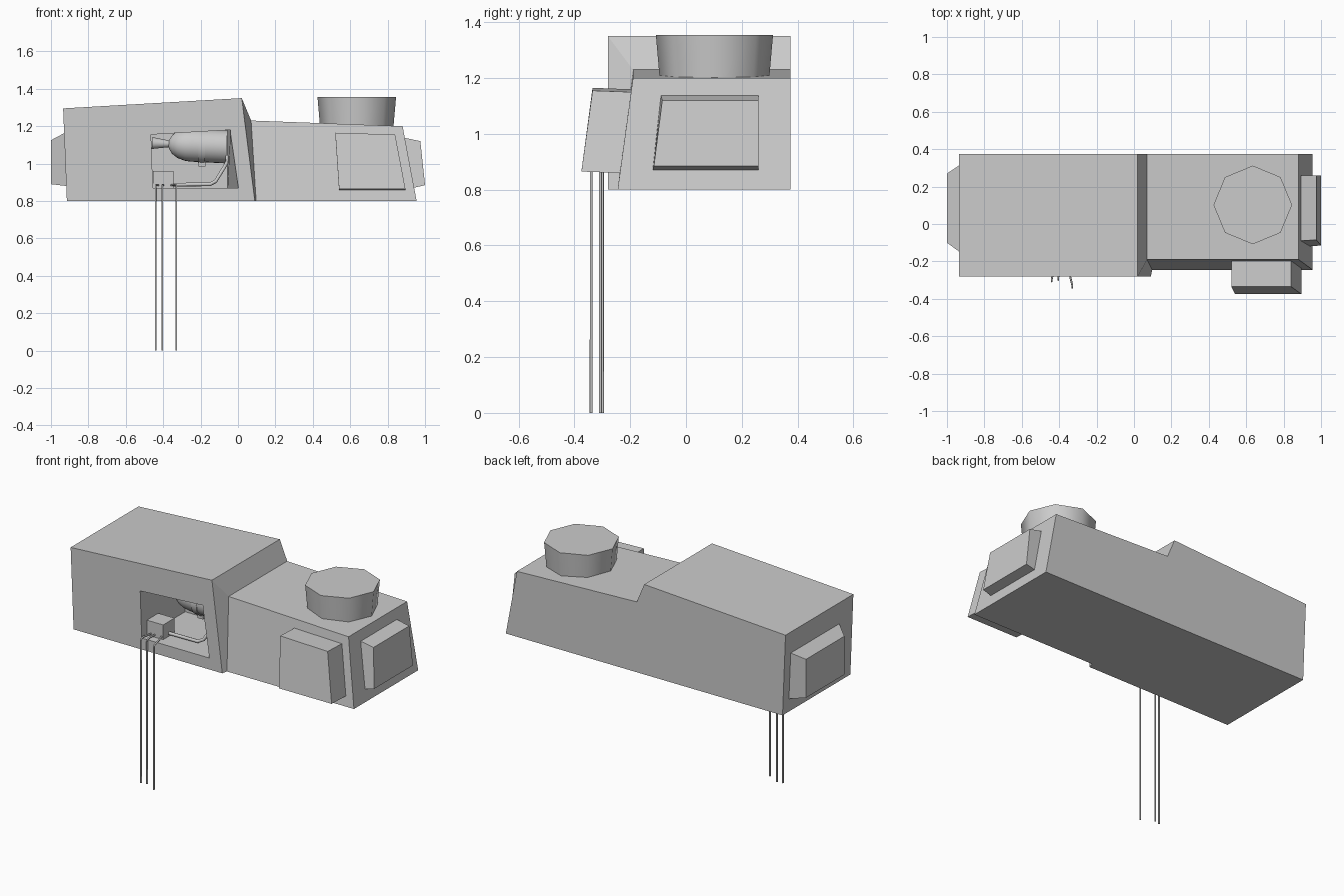
import bpy
import bmesh
import math
from mathutils import Matrix, Vector

cube = bpy.data.objects.get("Cube")
if cube:
    bpy.data.objects.remove(cube, do_unlink=True)

GREY = (0.6, 0.6, 0.6, 1)
grey = bpy.data.materials.new("plain grey")
grey.use_nodes = True
grey.diffuse_color = GREY
grey.node_tree.nodes["Principled BSDF"].inputs["Base Color"].default_value = GREY


def add_object(name, data):
    ob = bpy.data.objects.new(name, data)
    bpy.context.collection.objects.link(ob)
    data.materials.append(grey)
    return ob


def finish(name, bm):
    bmesh.ops.recalc_face_normals(bm, faces=bm.faces)
    me = bpy.data.meshes.new(name)
    bm.to_mesh(me)
    bm.free()
    return add_object(name, me)


def loft(name, sections):
    """Skin equal-length point loops and cap both ends."""
    bm = bmesh.new()
    rings = [[bm.verts.new(p) for p in s] for s in sections]
    n = len(rings[0])
    for a, b in zip(rings, rings[1:]):
        for i in range(n):
            j = (i + 1) % n
            bm.faces.new((a[i], a[j], b[j], b[i]))
    bm.faces.new(rings[0])
    bm.faces.new(rings[-1])
    return finish(name, bm)


def box(name, lo, hi):
    def level(z):
        return [(lo[0], lo[1], z), (hi[0], lo[1], z), (hi[0], hi[1], z), (lo[0], hi[1], z)]
    return loft(name, [level(lo[2]), level(hi[2])])


def lathe(name, profile, origin, tilt, sides=24):
    """Turn (along, radius) pairs around a nearly level x axis."""
    rot = Matrix.Rotation(tilt, 3, "Y")
    sections = []
    for t, r in profile:
        ring = []
        for i in range(sides):
            a = math.tau * i / sides
            ring.append(Vector(origin) + rot @ Vector((t, r * math.cos(a), r * math.sin(a))))
        sections.append(ring)
    return loft(name, sections)


def tube(name, points, radius):
    cu = bpy.data.curves.new(name, "CURVE")
    cu.dimensions = "3D"
    cu.bevel_depth = radius
    cu.bevel_resolution = 2
    cu.use_fill_caps = True
    sp = cu.splines.new("POLY")
    sp.points.add(len(points) - 1)
    for p, co in zip(sp.points, points):
        p.co = (*co, 1)
    return add_object(name, cu)


def select_only(ob):
    bpy.ops.object.select_all(action="DESELECT")
    ob.select_set(True)
    bpy.context.view_layer.objects.active = ob


def smooth(ob, degrees):
    select_only(ob)
    bpy.ops.object.shade_smooth_by_angle(angle=math.radians(degrees))


# Stepped body: each section is bottom x, top x, bottom front y, top front y, top z
BACK, FLOOR = 0.375, 0.80
stations = [
    (-0.915, -0.935, -0.28, -0.28, 1.295),
    (0.09, 0.02, -0.28, -0.28, 1.35),
    (0.097, 0.07, -0.245, -0.19, 1.23),
    (0.955, 0.88, -0.245, -0.19, 1.20),
]
body = loft("body", [
    [(xb, yb, FLOOR), (xb, BACK, FLOOR), (xt, BACK, zt), (xt, yt, zt)]
    for xb, xt, yb, yt, zt in stations])

# Open niche in the front
opening = [(-0.465, 1.155), (-0.04, 1.18), (0.005, 0.87), (-0.455, 0.87)]
rear = [(-0.465, 1.155), (-0.055, 1.18), (-0.055, 0.87), (-0.455, 0.87)]
cutter = loft("niche_cutter", [[(x, -0.3, z) for x, z in opening],
                               [(x, 0.14, z) for x, z in rear]])
cutter.hide_render = True
cut = body.modifiers.new("niche", "BOOLEAN")
cut.operation = "DIFFERENCE"
cut.solver = "EXACT"
cut.object = cutter
select_only(body)
bpy.ops.object.modifier_apply(modifier=cut.name)
bpy.data.objects.remove(cutter, do_unlink=True)

# Raised panel on the sloping front
panel = [(0.52, -0.335, 1.165), (0.84, -0.335, 1.155), (0.895, -0.375, 0.865), (0.54, -0.375, 0.865)]
loft("front_panel", [panel, [(x, y + 0.16, z - 0.006) for x, y, z in panel]])

# Raised panel on the sloping left end
end_outer = [(0.975, -0.085, 1.12), (0.975, 0.26, 1.12), (1.0, 0.26, 0.885), (1.0, -0.115, 0.885)]
end_inner = [(0.88, -0.09, 1.14), (0.88, 0.26, 1.14), (0.93, 0.26, 0.868), (0.93, -0.12, 0.868)]
loft("left_end_panel", [end_outer, end_inner])

# Tapered block on the right end
loft("right_end_block", [
    [(-1.0, -0.1, 1.125), (-1.0, 0.27, 1.125), (-1.0, 0.27, 0.89), (-1.0, -0.1, 0.89)],
    [(-0.925, -0.155, 1.165), (-0.925, 0.32, 1.165), (-0.915, 0.32, 0.88), (-0.915, -0.155, 0.88)]])


# Eight-sided drum on top
def octagon(r, z):
    return [(0.635 + r * math.cos(math.tau * i / 8), 0.102 + r * math.sin(math.tau * i / 8), z)
            for i in range(8)]


smooth(loft("top_drum", [octagon(0.196, 1.195), octagon(0.21, 1.355)]), 50)

# Bottle lying in the niche, with strap
BOTTLE_Y, TILT = -0.06, 0.05
bottle = lathe("bottle", [
    (0, 0.032), (0.09, 0.018), (0.095, 0.03), (0.11, 0.052), (0.14, 0.073),
    (0.18, 0.086), (0.21, 0.089), (0.4, 0.089)], (-0.46, BOTTLE_Y, 1.11), TILT)
smooth(bottle, 40)
strap = lathe("bottle_strap", [(0, 0.093), (0.035, 0.093)], (-0.21, BOTTLE_Y, 1.095), TILT)
smooth(strap, 40)
box("strap_foot", (-0.21, BOTTLE_Y - 0.03, 0.985), (-0.175, BOTTLE_Y + 0.03, 1.02))

# Valve box and the pipe feeding it
box("valve_box", (-0.455, -0.23, 0.87), (-0.345, -0.12, 0.96))
tube("feed_pipe", [
    (-0.06, BOTTLE_Y, 1.04), (-0.062, -0.1, 1.0), (-0.08, -0.14, 0.97),
    (-0.12, -0.16, 0.905), (-0.15, -0.17, 0.889), (-0.35, -0.17, 0.887)], 0.01)

# Three hoses hanging over the ledge
for number, (x0, x, y) in enumerate([(-0.425, -0.44, -0.307), (-0.4, -0.405, -0.299),
                                     (-0.36, -0.33, -0.34)], 1):
    tube(f"hose_{number}", [
        (x0, -0.22, 0.884), ((x0 + x) / 2, -0.265, 0.886), (x, y + 0.012, 0.884),
        (x, y + 0.003, 0.88), (x, y, 0.868), (x, y, 0)], 0.005)
